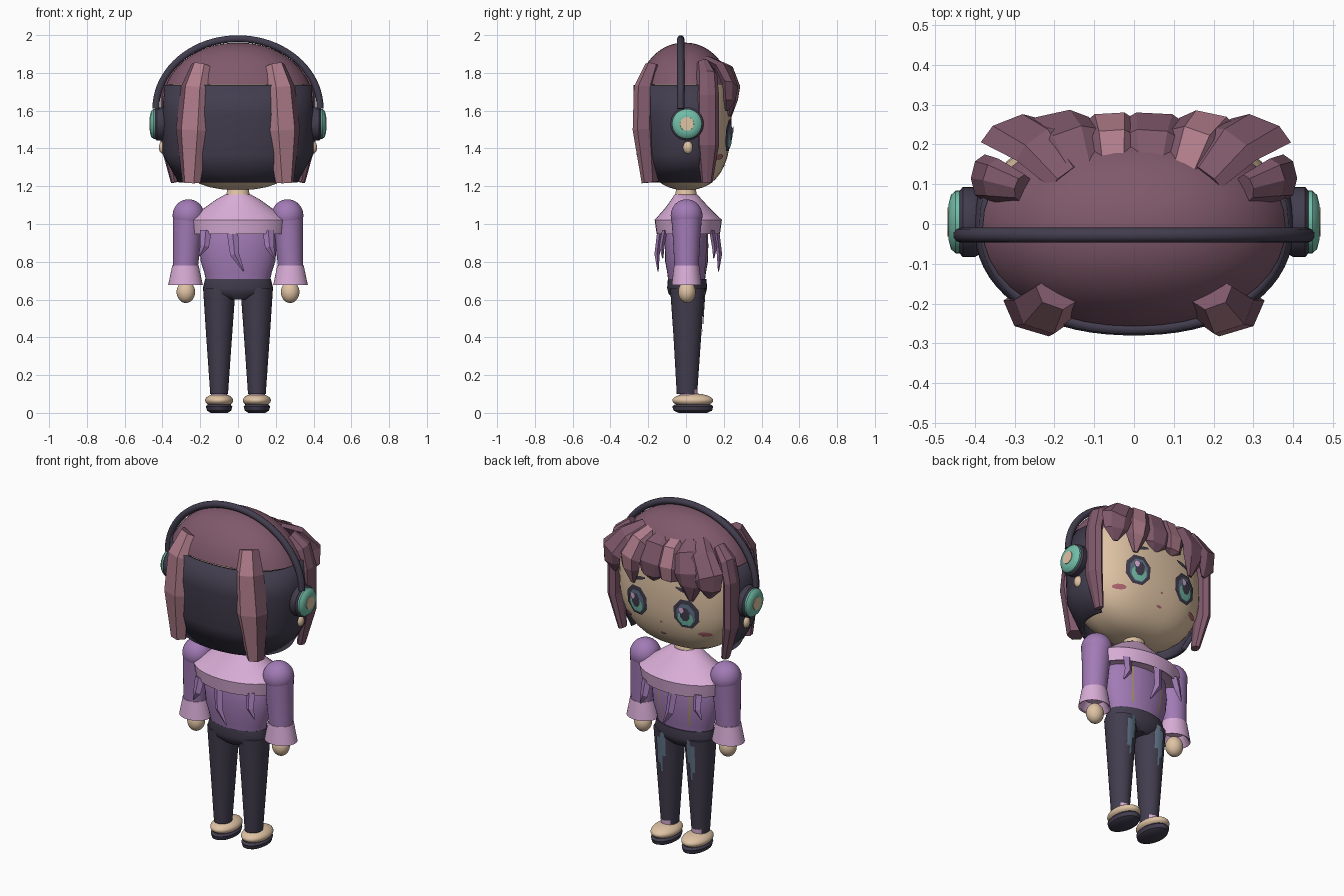
import bpy, bmesh, math
from mathutils import Vector

if "Cube" in bpy.data.objects:
    bpy.data.objects.remove(bpy.data.objects["Cube"])


def material(name, hexcode):
    rgb = [int(hexcode[i:i + 2], 16) / 255 for i in (0, 2, 4)]
    col = [c / 12.92 if c < 0.04 else ((c + 0.055) / 1.055) ** 2.4 for c in rgb] + [1]
    m = bpy.data.materials.new(name)
    m.use_nodes = True
    m.diffuse_color = col
    m.node_tree.nodes["Principled BSDF"].inputs["Base Color"].default_value = col
    return m


DARK = material("charcoal", "423d4e")
MAUVE = material("mauve hair", "80596b")
ROSE = material("rose highlight", "b07d8b")
SKIN = material("skin", "dfc3a4")
PURPLE = material("purple", "a27bb6")
LILAC = material("lilac", "d9add7")
TEAL = material("teal", "72bda8")
SLATE = material("slate blue", "5f7286")
KHAKI = material("khaki", "a8945c")
BLUSH = material("blush", "b0656f")


def finish(name, bm, mats, smooth=True, closed=True):
    if closed:
        bmesh.ops.recalc_face_normals(bm, faces=bm.faces)
    me = bpy.data.meshes.new(name)
    bm.to_mesh(me)
    bm.free()
    for m in mats:
        me.materials.append(m)
    ob = bpy.data.objects.new(name, me)
    bpy.context.collection.objects.link(ob)
    if smooth:
        bpy.ops.object.select_all(action='DESELECT')
        ob.select_set(True)
        bpy.context.view_layer.objects.active = ob
        bpy.ops.object.shade_smooth_by_angle(angle=math.radians(40))
    return ob


def spow(v, p):
    return math.copysign(abs(v) ** (2 / p), v)


def skin_rings(bm, rings, closed):
    """Bridge consecutive rings of vertices; cap the ends when closed."""
    vs = [[bm.verts.new(c) for c in r] for r in rings]
    n = len(vs[0])
    for a, b in zip(vs, vs[1:]):
        for j in range(n if closed else n - 1):
            k = (j + 1) % n
            bm.faces.new((a[j], a[k], b[k], b[j]))
    if closed:
        bm.faces.new(vs[0][::-1])
        bm.faces.new(vs[-1])


def loft(name, rings, mat, n=32, p=2, arc=None, along_x=0, thick=0):
    """Rings are (height, radius, radius, centre, centre); arc gives an open shell in degrees."""
    bm = bmesh.new()
    out = []
    for h, ra, rb, ca, cb in rings:
        ring = []
        for j in range(n):
            t = math.radians(arc[0] + (arc[1] - arc[0]) * j / (n - 1)) if arc else math.tau * j / n
            a, b = ca + ra * spow(math.cos(t), p), cb + rb * spow(math.sin(t), p)
            ring.append((along_x * h, a, b) if along_x else (a, b, h))
        out.append(ring)
    skin_rings(bm, out, arc is None)
    ob = finish(name, bm, [mat], closed=arc is None)
    if thick:
        mod = ob.modifiers.new("thickness", 'SOLIDIFY')
        mod.thickness = thick
    return ob


def ellipsoid(name, c, r, mat, p=2, lo=-1.0):
    """Stack of rings; lo trims the bottom."""
    rings = []
    a0 = math.asin(lo)
    for i in range(21):
        t = a0 + (math.pi / 2 - a0) * i / 20
        s, k = spow(math.sin(t), p), max(spow(max(math.cos(t), 0), p), 0.01)
        rings.append((c[2] + r[2] * s, r[0] * k, r[1] * k, c[0], c[1]))
    return loft(name, rings, mat, 40, p)


def strand(name, path, sizes, axis, mat, sides=6, highlight=None, smooth=False):
    """Sweep an elliptical section; sizes are (half width along axis, half thickness)."""
    pts = [Vector(q) for q in path]
    out = []
    for i, q in enumerate(pts):
        t = (pts[min(i + 1, len(pts) - 1)] - pts[max(i - 1, 0)]).normalized()
        w = Vector(axis)
        w = (w - t * w.dot(t)).normalized()
        nrm = t.cross(w)
        a, b = sizes[i] if isinstance(sizes, list) else sizes
        out.append([q + w * a * math.cos(math.tau * j / sides) + nrm * b * math.sin(math.tau * j / sides)
                    for j in range(sides)])
    bm = bmesh.new()
    skin_rings(bm, out, True)
    bmesh.ops.recalc_face_normals(bm, faces=bm.faces)
    if highlight:
        for f in bm.faces:
            f.material_index = int(highlight(f.normal))
    return finish(name, bm, [mat, ROSE], smooth)


HEAD, HR, HP = (0, 0, 1.55), (0.38, 0.24, 0.37), 2.5


def face_plate(name, cx, cz, rx, rz, mat, lift, n=8, tilt=0.0):
    """Flat shape wrapped on the front of the face."""
    bm = bmesh.new()

    def vert(k, j):
        t = math.tau * (j + 0.5) / n
        a, b = rx * k * math.cos(t), rz * k * math.sin(t)
        x, z = cx + a, cz + b + a * tilt
        d = 1 - abs(x / HR[0]) ** HP - abs((z - HEAD[2]) / HR[2]) ** HP
        return bm.verts.new((x, HR[1] * max(d, 0) ** (1 / HP) + lift, z))
    rings = [[vert(k, j) for j in range(n)] for k in (1, 0.65, 0.3)]
    for a, b in zip(rings, rings[1:]):
        for j in range(n):
            m = (j + 1) % n
            bm.faces.new((a[m], a[j], b[j], b[m]))
    bm.faces.new(rings[-1][::-1])
    return finish(name, bm, [mat], False, False)


# Head, neck and hair base
ellipsoid("head", HEAD, HR, SKIN, HP)
loft("neck", [(1.08, .075, .07, 0, 0), (1.14, .07, .065, 0, 0), (1.16, .06, .055, 0, 0), (1.24, .055, .05, 0, 0)], SKIN)
ellipsoid("hair_cap", (0, -.008, 1.6), (.408, .267, .36), MAUVE, 2.1, .37)
loft("back_hair", [(1.22, .315, .228, 0, 0), (1.37, .40, .262, 0, 0), (1.58, .402, .28, 0, 0), (1.735, .388, .277, 0, 0)],
     DARK, 40, 2.2, (162, 378), thick=.025)

# Fringe strands: root x, tip x, tip z, half width, highlighted
for i, (x0, x1, zt, w, hl) in enumerate([(-.17, -.31, 1.60, .085, 0), (-.13, -.20, 1.56, .09, 0), (-.05, -.06, 1.64, .075, 1),
                                         (.04, .05, 1.62, .09, 0), (.12, .19, 1.57, .08, 1), (.18, .32, 1.60, .085, 0)]):
    m = (x0 + x1) / 2
    edge = abs(x1) > .25
    y = .235 if edge else .25
    strand(f"fringe_{i}", [(x0, .12, 1.87), (m, y - .035, 1.82), (x1, y, 1.73), (x1, y - .005, 1.66), (x1 * .97, y - .02, zt)],
           [(.05, .02), (w * .85, .032), (w, .033), (w * .8, .028), (.015, .008)], (1, -x1 * .9, 0), MAUVE,
           highlight=(lambda n: n.y > .3 and abs(n.x) < .3) if hl else None)

for s, side in ((1, "left"), (-1, "right")):
    # Side and back locks
    strand(side + "_side_lock", [(s * .28, .09, 1.85), (s * .345, .11, 1.79), (s * .375, .115, 1.68), (s * .375, .115, 1.42), (s * .335, .11, 1.22)],
           [(.035, .03), (.055, .04), (.06, .035), (.06, .035), (.03, .02)], (0, 1, 0), MAUVE, 8)
    strand(side + "_back_lock", [(s * .195, -.175, 1.84), (s * .225, -.215, 1.72), (s * .242, -.218, 1.5), (s * .247, -.19, 1.22)],
           [(.055, .04), (.08, .06), (.09, .062), (.05, .045)], (1, s * .3, 0), MAUVE,
           highlight=lambda n, s=s: n.y < -.2 and n.x * s < .35 and abs(n.z) < .7)

    # Headphone cups and earrings
    loft(side + "_ear_pad", [(.37, .07, .07, .005, 1.53), (.40, .088, .088, .005, 1.53), (.43, .088, .088, .005, 1.53),
                             (.442, .075, .075, .005, 1.53)], DARK, along_x=s)
    loft(side + "_ear_shell", [(.43, .079, .079, .005, 1.53), (.448, .079, .079, .005, 1.53), (.46, .068, .068, .005, 1.53),
                               (.466, .045, .045, .005, 1.53)], TEAL, along_x=s)
    loft(side + "_ear_disc", [(.45, .038, .038, .005, 1.53), (.469, .036, .036, .005, 1.53)], SKIN, along_x=s)
    ellipsoid(side + "_earring", (s * .395, .01, 1.405), (.024, .026, .034), SKIN)

    # Eyes, brows and cheeks
    ex = s * .16
    face_plate(side + "_eye_outline", ex, 1.47, .078, .09, DARK, .005)
    face_plate(side + "_eye_ring", ex, 1.465, .056, .070, SLATE, .009)
    face_plate(side + "_eye_iris", ex, 1.445, .046, .046, TEAL, .012)
    face_plate(side + "_eye_pupil", ex, 1.472, .030, .042, DARK, .015)
    face_plate(side + "_eye_glint", ex + .02, 1.497, .016, .020, LILAC, .018)
    face_plate(side + "_brow", s * .15, 1.605, .055, .011, DARK, .005, tilt=-s * .25)
    face_plate(side + "_blush", s * .25, 1.355, .036, .015, BLUSH, .005)

    # Arms
    ellipsoid(side + "_shoulder", (s * .262, .003, 1.045), (.084, .084, .086), PURPLE)
    loft(side + "_sleeve", [(.77, .066, .064, s * .278, .003), (.92, .074, .072, s * .27, .003), (1.05, .082, .082, s * .262, .003)], PURPLE)
    loft(side + "_cuff", [(.73, .055, .05, s * .278, .003), (.68, .083, .07, s * .278, .003), (.676, .092, .079, s * .278, .003),
                          (.78, .07, .067, s * .278, .003)], LILAC)
    ellipsoid(side + "_hand", (s * .276, .005, .64), (.049, .046, .058), SKIN)

    # Legs, painted patches and shoes
    loft(side + "_leg", [(.10, .047, .054, s * .1, .005), (.40, .068, .073, s * .1, .007), (.66, .086, .092, s * .099, .008)], DARK)
    for k, (z0, z1, a0, a1) in enumerate([(.47, .63, 74, 92), (.52, .66, 92, 112), (.42, .55, 86, 98)]):
        loft(f"{side}_trouser_patch_{k}", [(z, .051 + (z - .1) * .0705, .058 + (z - .1) * .0685, s * .1, .008) for z in (z0, z1)],
             SLATE, 6, arc=(a0, a1) if s > 0 else (180 - a1, 180 - a0))
    loft(side + "_sock", [(.08, .04, .045, s * .1, .015), (.125, .045, .05, s * .1, .012)], LILAC)
    ellipsoid(side + "_shoe", (s * .1, .036, .066), (.074, .108, .037), SKIN)
    loft(side + "_sole", [(0, .045, .075, s * .1, .036), (.012, .064, .102, s * .1, .036), (.034, .07, .108, s * .1, .036),
                          (.045, .06, .095, s * .1, .036)], DARK)

    # Thin trim lines on the chest
    loft(side + "_chest_line", [(.74, .181, .105, 0, .003), (.80, .2, .116, 0, .003), (.88, .209, .118, 0, .003), (.95, .2, .117, 0, .003)],
         KHAKI, 3, arc=(60, 63) if s > 0 else (117, 120))

# Small nose and mouth
face_plate("nose", 0, 1.385, .008, .007, BLUSH, .004)
face_plate("mouth", 0, 1.31, .018, .007, BLUSH, .004)

# Headphone band
strand("headphone_band", [(.435 * math.cos(t), -.028, 1.61 + .371 * math.sin(t)) for t in (math.pi * i / 40 for i in range(41))],
       (.019, .019), (0, 1, 0), DARK, 10, smooth=True)

# Torso, waist and shoulder cape
loft("torso", [(.68, .165, .095, 0, .003), (.74, .178, .102, 0, .003), (.80, .197, .113, 0, .003), (.88, .205, .115, 0, .003),
               (.96, .195, .114, 0, .003), (1.05, .15, .09, 0, .003)], PURPLE)
loft("waist", [(.60, .08, .07, 0, .006), (.63, .175, .098, 0, .006), (.66, .186, .106, 0, .006), (.708, .174, .102, 0, .006)], DARK)
loft("cape", [(.96, .23, .155, 0, .012), (.948, .255, .168, 0, .012), (1.022, .27, .178, 0, .012), (1.08, .185, .122, 0, .008),
              (1.13, .115, .08, 0, .003), (1.155, .07, .062, 0, 0)], LILAC)

# Hanging ribbons below the cape
for s, end in ((1, "face_side"), (-1, "rear")):
    for k, (x, dx, zt) in enumerate([(-.17, -.035, .83), (-.03, .06, .75), (.16, .035, .82)]):
        y = .15 if k == 1 else .125
        mid = .95 - (.95 - zt) * .55
        strand(f"{end}_ribbon_{k}", [(x, s * y + .012, .965), (x + dx * .2, s * (y + .015) + .012, mid), (x + dx, s * (y + .01) + .012, zt)],
               [(.03, .014), (.024, .014), (.004, .003)], (1, 0, 0), PURPLE, 4)
